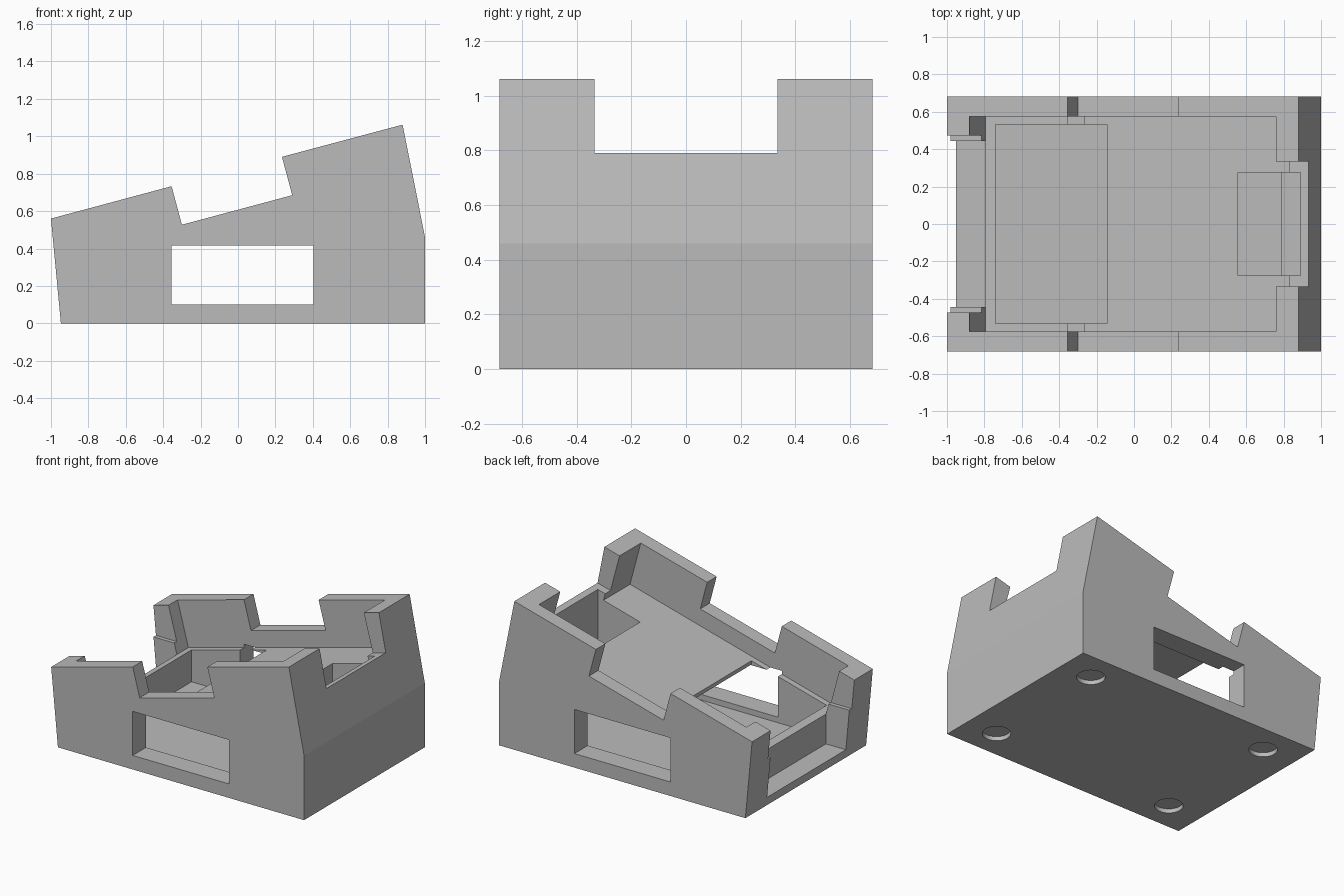
import bpy
import bmesh
import math
from mathutils import Vector

cube = bpy.data.objects.get("Cube")
if cube:
    bpy.data.objects.remove(cube, do_unlink=True)

TILT = math.radians(15)
ALONG = Vector((math.cos(TILT), math.sin(TILT)))
UP = Vector((-math.sin(TILT), math.cos(TILT)))

grey = bpy.data.materials.new("matte_grey")
grey.use_nodes = True
GREY = (0.5, 0.5, 0.5, 1)
grey.diffuse_color = GREY
grey.node_tree.nodes["Principled BSDF"].inputs["Base Color"].default_value = GREY


def finish(name, bm):
    bmesh.ops.recalc_face_normals(bm, faces=bm.faces)
    mesh = bpy.data.meshes.new(name)
    bm.to_mesh(mesh)
    bm.free()
    mesh.materials.append(grey)
    ob = bpy.data.objects.new(name, mesh)
    bpy.context.collection.objects.link(ob)
    return ob


def prism(name, profile, half):
    """Side profile (x, z) extruded symmetrically along y."""
    bm = bmesh.new()
    face = bm.faces.new([bm.verts.new((x, -half, z)) for x, z in profile])
    ext = bmesh.ops.extrude_face_region(bm, geom=[face])
    moved = [v for v in ext["geom"] if isinstance(v, bmesh.types.BMVert)]
    bmesh.ops.translate(bm, verts=moved, vec=(0, 2 * half, 0))
    return finish(name, bm)


def block(name, x0, x1, z0, z1, half):
    return prism(name, [(x0, z0), (x1, z0), (x1, z1), (x0, z1)], half)


def tilted(name, x, z, length, height, half):
    """Box leaning with the cradle, from its lower low-end corner."""
    a = Vector((x, z))
    b = a + ALONG * length
    return prism(name, [a, b, b + UP * height, a + UP * height], half)


def disc(name, x, y, radius, depth):
    bm = bmesh.new()
    bmesh.ops.create_cone(bm, cap_ends=True, segments=48, radius1=radius,
                          radius2=radius, depth=2 * depth)
    bmesh.ops.translate(bm, verts=bm.verts, vec=(x, y, 0))
    return finish(name, bm)


# Wedge-shaped body with a stepped, sloping top
body = prism("dock_body", [
    (-0.947, 0), (1, 0), (1, 0.46), (0.88, 1.062), (0.235, 0.89),
    (0.29, 0.685), (-0.30, 0.527), (-0.355, 0.733), (-1, 0.56)], 0.682)

cutters = [
    # Leaning cradle recess and the notch in the tall end wall
    tilted("cradle_cutter", -0.795, 0.273, 1.698, 0.6, 0.575),
    tilted("tall_end_notch_cutter", 0.62, 0.706, 0.6, 0.6, 0.335),
    # Hollow base, its upper openings and the side windows
    block("hollow_cutter", -0.74, 0.785, 0.06, 0.42, 0.532),
    block("large_opening_cutter", -0.74, -0.145, 0.2, 0.7, 0.532),
    block("small_opening_cutter", 0.555, 0.89, 0.35, 1.2, 0.275),
    block("side_window_cutter", -0.355, 0.405, 0.10, 0.415, 0.8),
    # Slot through the low end wall, widened near its top
    block("low_slot_cutter", -1.2, -0.795, 0.06, 0.9, 0.445),
    block("low_slot_step_cutter", -1.2, -0.81, 0.35, 0.9, 0.473),
]
# Shallow round foot recesses underneath
for x in (-0.69, 0.76):
    for y in (-0.473, 0.473):
        cutters.append(disc("foot_recess_cutter", x, y, 0.092, 0.03))

for cutter in cutters:
    mod = body.modifiers.new(cutter.name, "BOOLEAN")
    mod.operation = "DIFFERENCE"
    mod.solver = "EXACT"
    mod.object = cutter
    cutter.hide_render = True
    cutter.hide_viewport = True
    cutter.display_type = "WIRE"
